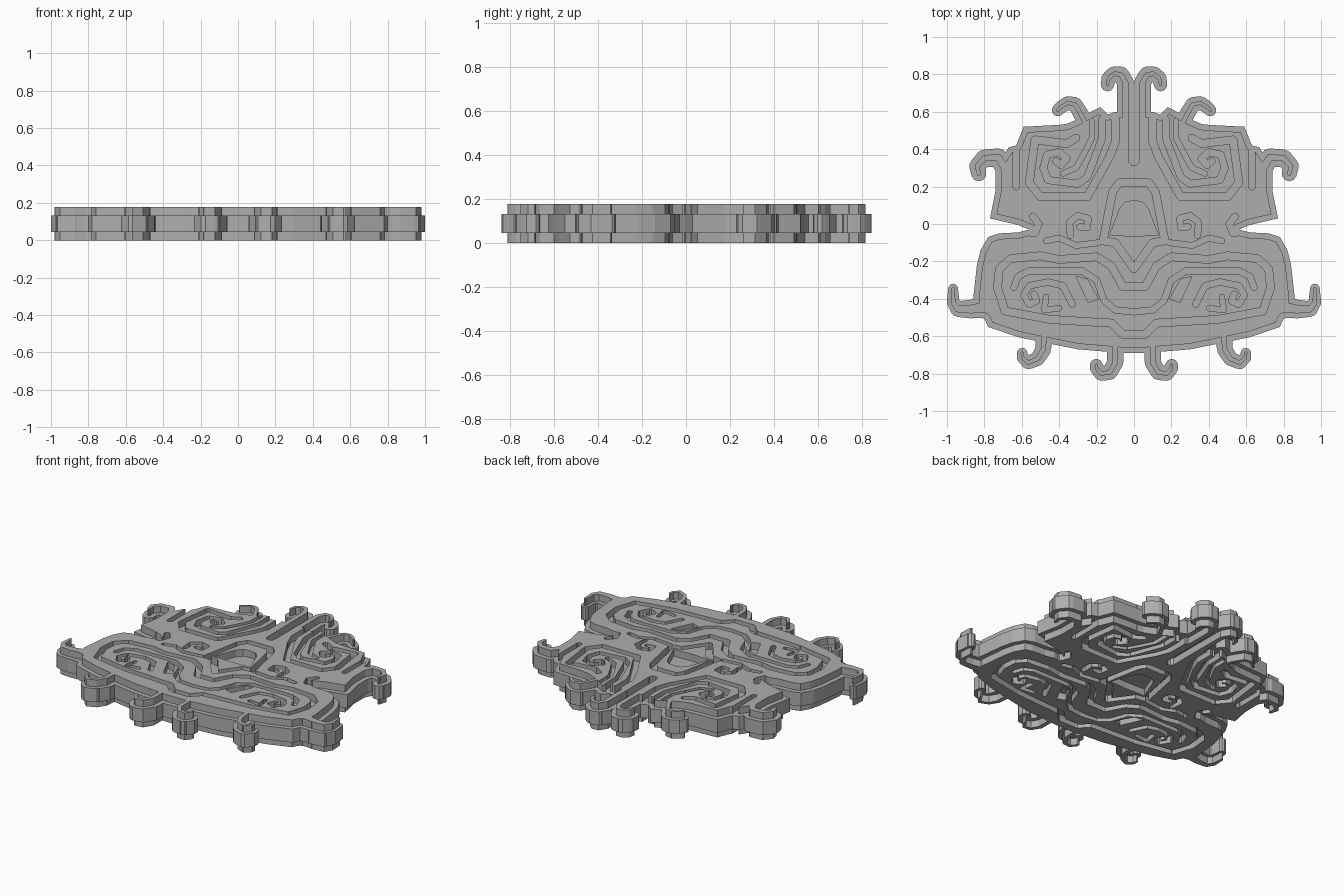
import bpy, bmesh, math
from mathutils import Vector
from mathutils.geometry import delaunay_2d_cdt

if "Cube" in bpy.data.objects:
    bpy.data.objects.remove(bpy.data.objects["Cube"])

# Plaque levels: back relief, back plate, front plate, front relief
Z_BACK, Z_LOW, Z_HIGH, Z_FRONT = 0.0, 0.045, 0.133, 0.178
RIM = 0.03

plate, inner, rim, groove = [], [], [], []   # lists of 2D polygons (right half)


def pairs(flat):
    return [Vector((flat[i], flat[i + 1])) for i in range(0, len(flat), 2)]


def stroke(target, pts, w0, w1=None):
    """Band of half width w0..w1 along a path, as quads and joint discs."""
    w1 = w0 if w1 is None else w1
    n = len(pts) - 1
    ws = [w0 + (w1 - w0) * i / n for i in range(n + 1)]
    for i in range(n):
        a, b = pts[i], pts[i + 1]
        d = (b - a).normalized()
        s = Vector((-d.y, d.x))
        target.append([a + s * ws[i], a - s * ws[i], b - s * ws[i + 1], b + s * ws[i + 1]])
    for p, w in zip(pts, ws):
        target.append([p + Vector((math.cos(t), math.sin(t))) * w
                       for t in (math.pi * (k + 0.5) / 5 for k in range(10))])


def hook(w0, w1, *flat):
    pts = pairs(flat)
    stroke(plate, pts, w0, w1)
    stroke(inner, pts, w0 - RIM, max(w1 - RIM, 0.008))


def cut(w, *flat):
    stroke(groove, pairs(flat), w)


# Body silhouette, right half
body = pairs((0, .60, .10, .60, .14, .585, .18, .625, .23, .60, .28, .57, .36, .535,
              .40, .53, .59, .52, .63, .42, .67, .41, .74, .30, .74, .18, .77, .03,
              .62, -.005, .56, -.03, .62, -.045, .72, -.05, .78, -.07, .82, -.14,
              .84, -.22, .86, -.40, .84, -.50, .80, -.505, .78, -.55, .62, -.605,
              .50, -.63, .30, -.67, .06, -.69, 0, -.69))
stroke(rim, body, RIM)

# Curled edge hooks: crest, feather, ear, jaw side, two lower curls
hook(.047, .036, .045, .50, .045, .755, .07, .80, .105, .803, .135, .78, .142, .745)
hook(.043, .032, .24, .50, .285, .59, .315, .64, .355, .647, .39, .625, .408, .608)
hook(.055, .04, .68, .18, .69, .30, .725, .355, .80, .352, .838, .31, .83, .268)
hook(.058, .026, .78, -.44, .87, -.455, .94, -.455, .967, -.42, .967, -.345)
hook(.045, .028, .48, -.58, .485, -.67, .515, -.72, .565, -.742, .595, -.715, .598, -.69)
hook(.045, .034, .10, -.62, .10, -.74, .13, -.793, .175, -.80, .20, -.77, .202, -.755)

# Centre slit of the crest
cut(.028, 0, .72, 0, .34)
# Nose surround and the pit in the nose
cut(.02, 0, .22, .08, .22, .115, .17, .165, -.09, .10, -.10, 0, -.24)
groove.append(pairs((0, .125, .045, .118, .075, .085, .13, -.06, 0, -.065, -.05, 0)))
# Brow: outer loop, inner spiral, feather slits, ear division
cut(.02, .31, .46, .36, .43, .53, .45, .56, .22, .50, .145, .25, .145, .13, .36, .10, .44, .10, .56)
cut(.018, .17, .56, .17, .46, .25, .25, .30, .215, .46, .235, .485, .30, .465, .37, .40, .385,
    .36, .35, .39, .315, .415, .335)
cut(.014, .225, .55, .225, .46, .265, .38, .31, .30, .38, .27)
cut(.018, .63, .40, .63, .20)
# Eye curl, lower lid and cheek slit
cut(.016, .34, -.06, .345, .01, .30, .045, .245, .03, .25, -.02, .29, -.015)
cut(.015, .19, -.10, .31, -.115, .40, -.075, .47, -.09)
cut(.018, .62, -.03, .53, -.05, .51, .0, .54, .04)
# Jaw: loop around the mouth
cut(.02, 0, -.335, .06, -.335, .12, -.225, .20, -.175, .40, -.19, .50, -.17, .66, -.185,
    .72, -.24, .73, -.34, .69, -.465, .45, -.51, .12, -.53, .06, -.59, 0, -.59)
# Mouth line, arched band, spiral and fang
cut(.016, 0, -.47, .10, -.46, .16, -.41, .20, -.30, .28, -.25, .56, -.25, .62, -.28, .642, -.34)
cut(.016, .33, -.43, .38, -.33, .46, -.31, .56, -.33, .59, -.38, .56, -.43, .52, -.41, .535, -.375)
cut(.014, .40, -.45, .48, -.46, .47, -.39)
groove.append(pairs((.19, -.40, .245, -.42, .31, -.28, .25, -.295)))


def inside(p, poly):
    hit = False
    for a, b in zip(poly, poly[1:] + poly[:1]):
        if (a.y > p.y) != (b.y > p.y) and p.x < (b.x - a.x) * (p.y - a.y) / (b.y - a.y) + a.x:
            hit = not hit
    return hit


def in_any(p, polys):
    return any(inside(p, q) for q in polys)


# Merge all the shapes into one flat triangulation
coords, edges = [Vector((0, -1.2)), Vector((0, 1.2))], [(0, 1)]
for poly in [body] + plate + inner + rim + groove:
    n0, n = len(coords), len(poly)
    coords += poly
    edges += [(n0 + i, n0 + (i + 1) % n) for i in range(n)]
res = delaunay_2d_cdt(coords, edges, [], 0, 1e-5)
verts, tris = res[0], res[2]

# Raise each triangle to plate or relief level
bm = bmesh.new()
cache = {}


def vert(i, z):
    if (i, z) not in cache:
        x = verts[i].x
        cache[i, z] = bm.verts.new((0.0 if abs(x) < 1e-5 else x, verts[i].y, z))
    return cache[i, z]


def face(vs):
    try:
        bm.faces.new(vs)
    except ValueError:
        pass


sides = {}
for t in tris:
    c = sum((verts[i] for i in t), Vector((0, 0))) / len(t)
    if c.x < 0:
        continue
    in_body = inside(c, body)
    if not (in_body or in_any(c, plate)):
        continue
    raised = ((in_body and not in_any(c, rim)) or in_any(c, inner)) and not in_any(c, groove)
    lo, hi = (Z_BACK, Z_FRONT) if raised else (Z_LOW, Z_HIGH)
    face([vert(i, hi) for i in t])
    face([vert(i, lo) for i in reversed(t)])
    for a, b in zip(t, list(t[1:]) + [t[0]]):
        sides.setdefault((min(a, b), max(a, b)), []).append((raised, a, b))

# Vertical walls wherever the level changes
for users in sides.values():
    for raised, a, b in users:
        if len(users) == 1:
            if abs(verts[a].x) < 1e-5 and abs(verts[b].x) < 1e-5:
                continue
            spans = [(Z_LOW, Z_HIGH)]
            if raised:
                spans += [(Z_BACK, Z_LOW), (Z_HIGH, Z_FRONT)]
        elif raised and not all(u[0] for u in users):
            spans = [(Z_BACK, Z_LOW), (Z_HIGH, Z_FRONT)]
        else:
            continue
        for z0, z1 in spans:
            face([vert(b, z1), vert(a, z1), vert(a, z0), vert(b, z0)])

mesh = bpy.data.meshes.new("carved_mask_plaque")
bm.to_mesh(mesh)
bm.free()
plaque = bpy.data.objects.new("carved_mask_plaque", mesh)
bpy.context.collection.objects.link(plaque)

# Left half
mirror = plaque.modifiers.new("mirror", 'MIRROR')
mirror.use_axis[0] = True
mirror.merge_threshold = 0.0001

# One grey stone colour
grey = bpy.data.materials.new("stone_grey")
grey.diffuse_color = (0.42, 0.42, 0.42, 1)
grey.use_nodes = True
grey.node_tree.nodes["Principled BSDF"].inputs["Base Color"].default_value = grey.diffuse_color
mesh.materials.append(grey)
